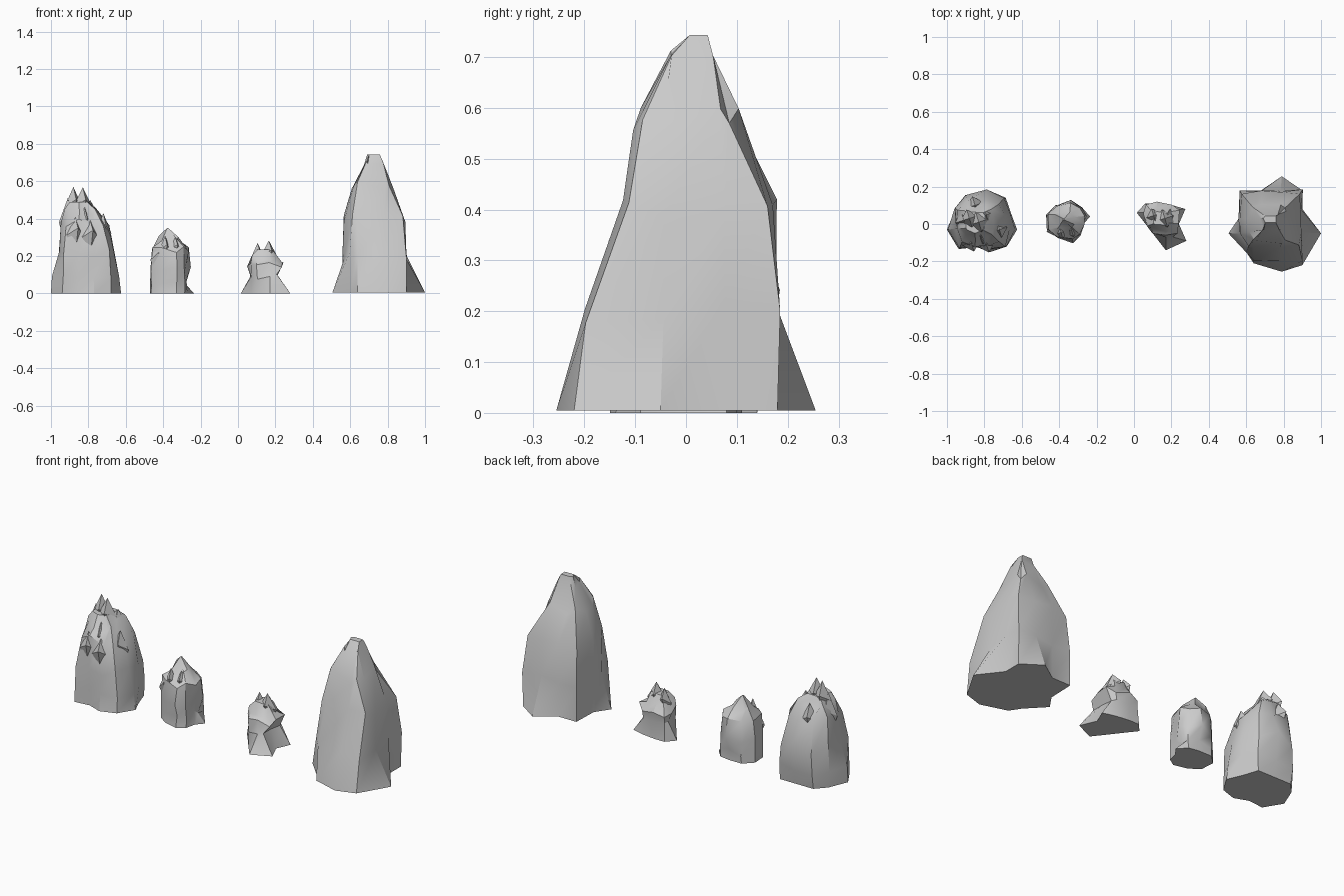
import bpy, bmesh, random
from math import cos, sin, atan2, pi

random.seed(4)


def rock(name, outline, rings, shards=(), jitter=0.006, square=0.4):
    """Loft a ground outline, trimmed to rings (z, x0, x1, y0, y1), then add shards."""
    bm = bmesh.new()
    top = rings[-1][0]
    loops = []
    for i, (z, x0, x1, y0, y1) in enumerate(rings):
        mx, my, hx, hy = (x0 + x1) / 2, (y0 + y1) / 2, (x1 - x0) / 2, (y1 - y0) / 2
        # trimmed to a flat-sided block low down, rounded off towards the top
        t = max(0, min(1, (z / top - square) / (0.9 - square))) if i else 0
        j = jitter if 0 < i < len(rings) - 1 else 0
        loop = []
        for x, y in outline:
            cx, cy = max(x0, min(x1, x)), max(y0, min(y1, y))
            a = atan2((cy - my) / hy, (cx - mx) / hx)
            ex, ey = mx + hx * cos(a), my + hy * sin(a)
            loop.append(bm.verts.new((cx + (ex - cx) * t + random.uniform(-j, j),
                                      cy + (ey - cy) * t + random.uniform(-j, j),
                                      z + random.uniform(-4, 4) * j)))
        loops.append(loop)
    n = len(outline)
    for a, b in zip(loops, loops[1:]):
        for k in range(n):
            m = (k + 1) % n
            bm.faces.new((a[k], a[m], b[m], b[k]))
    bm.faces.new(loops[0][::-1])
    bm.faces.new(loops[-1])
    # crystal shards: (x, y, foot z, tip z, radius), widest two thirds up
    for x, y, z0, z1, r in shards:
        foot = bm.verts.new((x, y, z0))
        tip = bm.verts.new((x, y, z1))
        zm = z0 + (z1 - z0) * 0.62
        mid = [bm.verts.new((x + r * cos(k * pi / 2 + 0.3), y + r * sin(k * pi / 2 + 0.3),
                             zm + (0.02 if k % 2 else -0.02))) for k in range(4)]
        for k in range(4):
            m = (k + 1) % 4
            bm.faces.new((mid[k], mid[m], tip))
            bm.faces.new((mid[m], mid[k], foot))
    bmesh.ops.recalc_face_normals(bm, faces=bm.faces)
    mesh = bpy.data.meshes.new(name)
    bm.to_mesh(mesh)
    bm.free()
    ob = bpy.data.objects.new(name, mesh)
    bpy.context.collection.objects.link(ob)
    bpy.ops.object.select_all(action='DESELECT')
    ob.select_set(True)
    bpy.context.view_layer.objects.active = ob
    bpy.ops.object.shade_smooth_by_angle(angle=pi / 6)


# twin-peaked shard rock on the left
rock("crystal_rock",
     [(-.625, -.03), (-.66, .05), (-.69, .14), (-.79, .18), (-.9, .15), (-.955, .08),
      (-1, -.03), (-.94, -.13), (-.85, -.12), (-.77, -.155), (-.68, -.12)],
     [(0, -1, -.625, -.15, .14), (.1, -.995, -.64, -.14, .16), (.22, -.955, -.66, -.13, .18),
      (.38, -.95, -.69, -.12, .14), (.44, -.93, -.74, -.09, .11), (.49, -.91, -.79, -.05, .08)],
     [(-.88, .03, .34, .57, .05), (-.83, .01, .34, .568, .055), (-.79, .05, .32, .5, .05),
      (-.87, -.1, .2, .41, .05), (-.79, -.105, .2, .39, .05), (-.82, -.06, .25, .46, .05),
      (-.72, -.03, .2, .43, .045), (-.91, .02, .22, .51, .05), (-.85, .1, .25, .46, .05)])

# small pointed rock
rock("pointed_rock",
     [(-.235, .04), (-.28, .09), (-.34, .13), (-.42, .1), (-.47, .05), (-.465, -.03),
      (-.41, -.07), (-.33, -.1), (-.285, -.06), (-.27, 0)],
     [(0, -.47, -.235, -.09, .1), (.06, -.468, -.28, -.085, .1), (.13, -.47, -.25, -.1, .13),
      (.23, -.465, -.265, -.08, .11), (.29, -.425, -.32, -.03, .07), (.35, -.38, -.372, .02, .03)],
     [(-.39, -.045, .13, .31, .035), (-.435, -.03, .1, .26, .035), (-.335, -.03, .15, .3, .04)],
     .005)

# smallest rock with flared foot
rock("flared_rock",
     [(.28, -.09), (.24, 0), (.275, .08), (.2, .1), (.12, .125), (.06, .11),
      (.015, .06), (.07, -.01), (.1, -.05), (.17, -.14)],
     [(0, .015, .28, -.14, .11), (.09, .065, .21, -.07, .1), (.15, .047, .248, -.06, .12),
      (.19, .07, .215, -.04, .09), (.235, .09, .195, -.01, .07)],
     [(.165, .03, .1, .283, .05), (.105, .045, .1, .27, .04)], .004)

# tall rock on the right
rock("tall_rock",
     [(1, -.05), (.9, .08), (.9, .18), (.79, .255), (.68, .18), (.565, .18), (.56, .03),
      (.505, -.05), (.6, -.15), (.64, -.21), (.79, -.255), (.9, -.22)],
     [(.005, .505, 1, -.255, .255), (.2, .563, .9, -.2, .18), (.4, .565, .9, -.13, .175),
      (.58, .61, .835, -.11, .11), (.7, .675, .79, -.045, .07), (.743, .69, .77, .0, .05)],
     (), .006)
